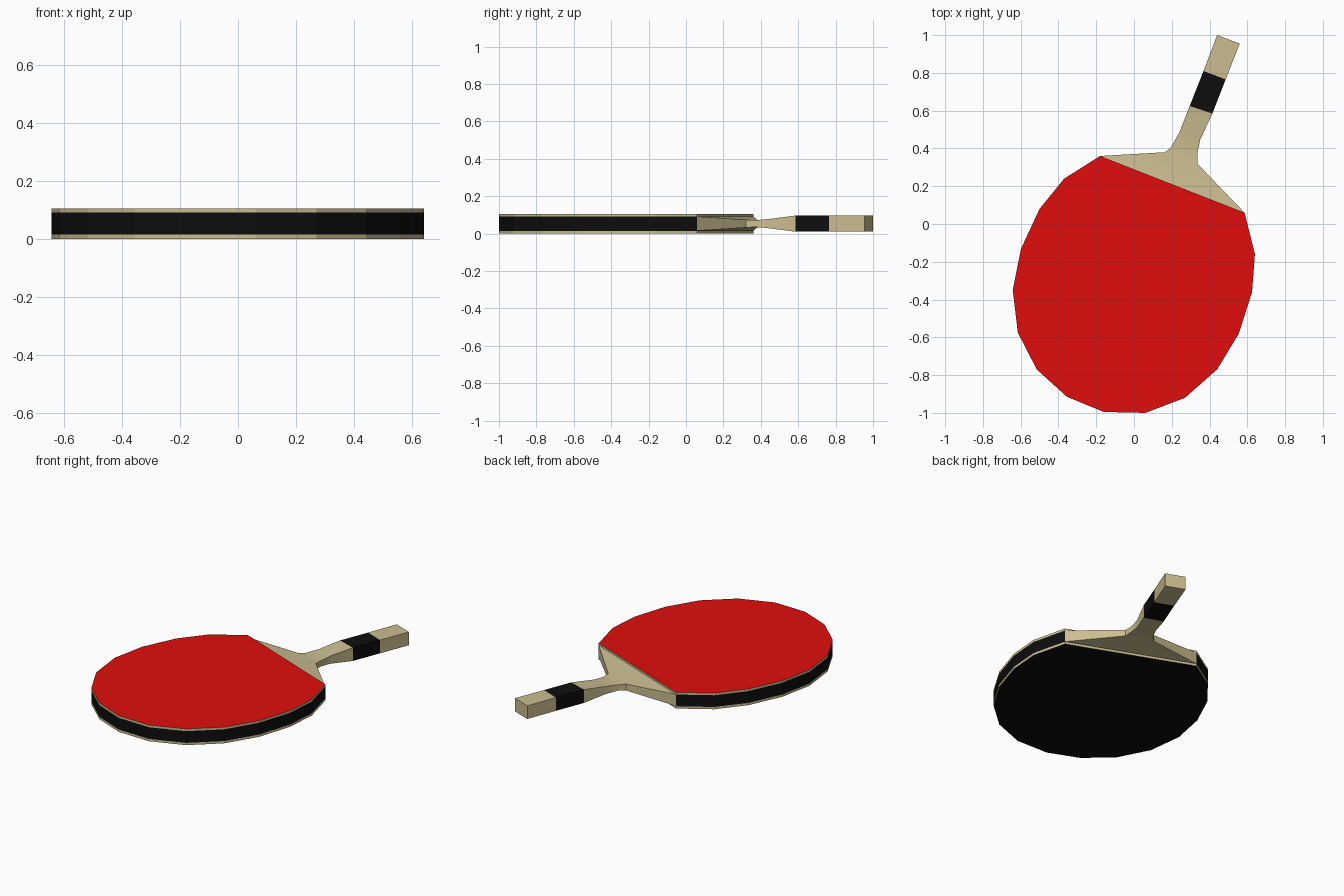
import bpy, bmesh
from math import radians

if "Cube" in bpy.data.objects:
    bpy.data.objects.remove(bpy.data.objects["Cube"])


def material(name, color):
    m = bpy.data.materials.new(name)
    m.diffuse_color = (*color, 1)
    m.use_nodes = True
    m.node_tree.nodes["Principled BSDF"].inputs["Base Color"].default_value = m.diffuse_color
    return m


WOOD = material("wood", (0.60, 0.51, 0.28))
RED = material("red_rubber", (0.75, 0.004, 0.004))
BLACK = material("black", (0.004, 0.004, 0.004))

# Blade outline, from the left end of the straight edge round to the right end
OUTLINE = [(-.18, .36), (-.37, .24), (-.50, .08), (-.598, -.13), (-.642, -.35),
           (-.615, -.575), (-.515, -.77), (-.355, -.915), (-.16, -.995), (.06, -1.0),
           (.27, -.92), (.44, -.77), (.555, -.58), (.625, -.36), (.64, -.16), (.585, .06)]
MID = 0.0535


def finish(name, bm, mats):
    bmesh.ops.recalc_face_normals(bm, faces=bm.faces[:])
    me = bpy.data.meshes.new(name)
    bm.to_mesh(me)
    bm.free()
    for m in mats:
        me.materials.append(m)
    ob = bpy.data.objects.new(name, me)
    bpy.context.collection.objects.link(ob)
    return ob


def slab(name, z0, z1, side, top, bottom):
    """Blade-shaped layer with its own side, top and bottom materials."""
    bm = bmesh.new()
    lo = [bm.verts.new((x, y, z0)) for x, y in OUTLINE]
    hi = [bm.verts.new((x, y, z1)) for x, y in OUTLINE]
    bm.faces.new(hi).material_index = 1
    bm.faces.new(lo[::-1]).material_index = 2
    for i in range(len(lo)):
        j = (i + 1) % len(lo)
        bm.faces.new((lo[i], lo[j], hi[j], hi[i]))
    return finish(name, bm, [side, top, bottom])


def loft(name, sections, mat):
    """Rectangular sections: left point, right point, half thickness."""
    bm = bmesh.new()
    rings = []
    for (lx, ly), (rx, ry), h in sections:
        rings.append([bm.verts.new(p) for p in (
            (lx, ly, MID - h), (rx, ry, MID - h), (rx, ry, MID + h), (lx, ly, MID + h))])
    for a, b in zip(rings, rings[1:]):
        for i in range(4):
            j = (i + 1) % 4
            bm.faces.new((a[i], a[j], b[j], b[i]))
    bm.faces.new(rings[0])
    bm.faces.new(rings[-1])
    return finish(name, bm, [mat])


# Blade: black core between two thin wooden layers faced with rubber
slab("blade_core", .015, .091, BLACK, BLACK, BLACK)
slab("top_layer", .091, .105, WOOD, RED, WOOD)
slab("bottom_layer", 0, .015, WOOD, WOOD, BLACK)

# Neck: wide at the blade, pinched thin, flaring into the handle
grip_start = ((.295, .625), (.415, .585), .043)
grip_end = ((.368, .81), (.485, .765), .043)
neck = loft("neck", [
    ((-.18, .36), (.585, .06), .038),
    ((.165, .38), (.335, .32), .021),
    ((.195, .405), (.335, .37), .018),
    ((.24, .485), (.35, .445), .025),
    grip_start], WOOD)
bpy.context.view_layer.objects.active = neck
neck.select_set(True)
bpy.ops.object.shade_smooth_by_angle(angle=radians(35))

# Handle: black grip band and wooden butt
loft("grip_band", [grip_start, grip_end], BLACK)
loft("handle_end", [grip_end, ((.44, 1.0), (.56, .955), .043)], WOOD)
